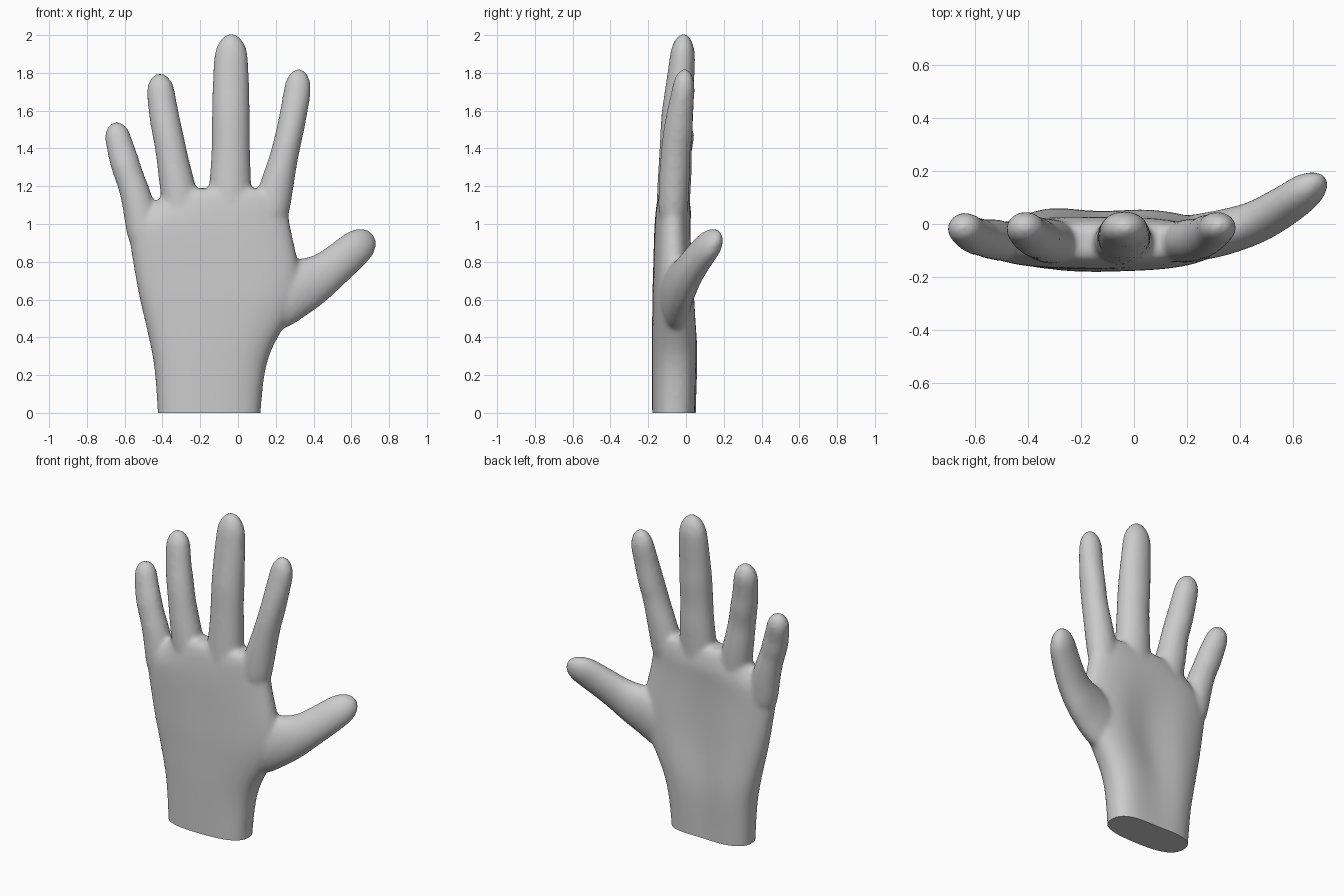
import bpy, bmesh, math
from mathutils import Vector

if "Cube" in bpy.data.objects:
    bpy.data.objects.remove(bpy.data.objects["Cube"])

skin = bpy.data.materials.new("light_grey")
skin.diffuse_color = (0.6, 0.6, 0.6, 1)
skin.use_nodes = True
skin.node_tree.nodes["Principled BSDF"].inputs["Base Color"].default_value = skin.diffuse_color
SIDES = 20


def loft(name, rings):
    """Closed tube through rings of points, capped with fans, then subdivided."""
    bm = bmesh.new()
    rows = [[bm.verts.new(p) for p in r] for r in rings]
    for a, b in zip(rows, rows[1:]):
        for i in range(SIDES):
            j = (i + 1) % SIDES
            bm.faces.new((a[i], a[j], b[j], b[i]))
    for row in (rows[0], rows[-1]):
        mid = bm.verts.new(sum((v.co for v in row), Vector((0, 0, 0))) / SIDES)
        for i in range(SIDES):
            bm.faces.new((row[i], row[(i + 1) % SIDES], mid))
    bmesh.ops.recalc_face_normals(bm, faces=bm.faces[:])
    me = bpy.data.meshes.new(name)
    bm.to_mesh(me)
    bm.free()
    ob = bpy.data.objects.new(name, me)
    bpy.context.collection.objects.link(ob)
    ob.modifiers.new("smooth", 'SUBSURF').levels = 2
    return ob


def finger(name, stations, tip):
    """stations: (x, y, z, half width, half depth); the last one is rounded off to tip."""
    tip = Vector(tip)
    st = [(Vector(s[:3]), s[3], s[4]) for s in stations]
    last, w, d = st[-1]
    for k in (0.35, 0.6, 0.8, 0.93, 0.99):
        f = math.sqrt(1 - k * k)
        st.append((last.lerp(tip, k), w * f, d * f))
    rings = []
    for i, (p, w, d) in enumerate(st):
        t = (st[min(i + 1, len(st) - 1)][0] - st[max(i - 1, 0)][0]).normalized()
        u = t.cross(Vector((0, 1, 0))).normalized()
        v = u.cross(t)
        rings.append([p + u * w * math.cos(a) + v * d * math.sin(a)
                      for a in (2 * math.pi * k / SIDES for k in range(SIDES))])
    return loft(name, rings)


def palm_ring(z, x0, x1, y0, y1, groove):
    """Rounded box section, hollowed on the palm side."""
    pts = []
    for k in range(SIDES):
        a = 2 * math.pi * k / SIDES
        c, s = math.cos(a), math.sin(a)
        x = (x0 + x1) / 2 + (x1 - x0) / 2 * math.copysign(abs(c) ** 0.75, c)
        y = (y0 + y1) / 2 + (y1 - y0) / 2 * math.copysign(abs(s) ** 0.75, s)
        if s > 0:
            y -= groove * math.exp(-((x + 0.12) / 0.11) ** 2)
        pts.append(Vector((x, y, z)))
    return pts


# Palm and wrist, running below the floor so the end can be cut flat
palm_sections = (
    (-0.15, -0.42, 0.115, -0.18, 0.06, 0.01),
    (0.0, -0.428, 0.122, -0.18, 0.06, 0.015),
    (0.25, -0.443, 0.143, -0.182, 0.075, 0.03),
    (0.38, -0.472, 0.20, -0.182, 0.075, 0.045),
    (0.50, -0.50, 0.275, -0.18, 0.065, 0.05),
    (0.62, -0.53, 0.33, -0.18, 0.055, 0.05),
    (0.75, -0.553, 0.335, -0.175, 0.045, 0.04),
    (0.88, -0.575, 0.305, -0.172, 0.035, 0.025),
    (1.00, -0.592, 0.278, -0.168, 0.03, 0.01),
    (1.06, -0.50, 0.27, -0.162, 0.03, 0.0),
    (1.13, -0.425, 0.27, -0.155, 0.02, 0.0),
    (1.19, -0.37, 0.25, -0.135, 0.0, 0.0),
)
parts = [loft("palm", [palm_ring(*s) for s in palm_sections])]

# Four fingers, pinched slightly at the joints
parts.append(finger("little_finger", (
    (-0.49, -0.07, 0.88, 0.09, 0.075), (-0.515, -0.06, 1.05, 0.09, 0.078),
    (-0.548, -0.055, 1.18, 0.080, 0.076), (-0.575, -0.053, 1.25, 0.077, 0.068),
    (-0.595, -0.045, 1.31, 0.079, 0.073), (-0.613, -0.038, 1.37, 0.077, 0.064),
    (-0.635, -0.020, 1.45, 0.070, 0.064)), (-0.65, -0.005, 1.54)))
parts.append(finger("ring_finger", (
    (-0.29, -0.07, 1.0, 0.10, 0.085), (-0.315, -0.065, 1.18, 0.098, 0.086),
    (-0.34, -0.06, 1.30, 0.088, 0.083), (-0.356, -0.06, 1.40, 0.083, 0.074),
    (-0.377, -0.045, 1.50, 0.082, 0.080), (-0.393, -0.038, 1.58, 0.080, 0.069),
    (-0.408, -0.02, 1.69, 0.076, 0.067)), (-0.418, -0.005, 1.797)))
parts.append(finger("middle_finger", (
    (-0.04, -0.07, 1.0, 0.12, 0.09), (-0.043, -0.065, 1.18, 0.116, 0.090),
    (-0.038, -0.055, 1.33, 0.105, 0.090), (-0.038, -0.055, 1.45, 0.102, 0.083),
    (-0.038, -0.045, 1.58, 0.102, 0.088), (-0.038, -0.037, 1.69, 0.100, 0.077),
    (-0.037, -0.02, 1.86, 0.093, 0.070)), (-0.035, -0.012, 2.008)))
parts.append(finger("index_finger", (
    (0.165, -0.07, 1.0, 0.10, 0.08), (0.198, -0.065, 1.18, 0.094, 0.082),
    (0.23, -0.058, 1.30, 0.080, 0.082), (0.254, -0.055, 1.40, 0.074, 0.078),
    (0.277, -0.04, 1.50, 0.074, 0.080), (0.295, -0.033, 1.59, 0.073, 0.070),
    (0.314, -0.015, 1.70, 0.074, 0.062)), (0.325, -0.005, 1.822)))

# Thumb, swinging out and towards the palm side
parts.append(finger("thumb", (
    (0.12, -0.06, 0.55, 0.17, 0.085), (0.27, -0.05, 0.65, 0.165, 0.09),
    (0.38, -0.02, 0.69, 0.140, 0.085), (0.46, 0.005, 0.735, 0.112, 0.08),
    (0.54, 0.05, 0.80, 0.104, 0.076), (0.615, 0.10, 0.865, 0.098, 0.07)),
    (0.71, 0.178, 0.945)))

# Fuse all parts into one skin
dg = bpy.context.evaluated_depsgraph_get()
bm = bmesh.new()
for p in parts:
    bm.from_mesh(p.evaluated_get(dg).to_mesh())
mesh = bpy.data.meshes.new("hand")
bm.to_mesh(mesh)
bm.free()
for p in parts:
    bpy.data.objects.remove(p)
hand = bpy.data.objects.new("hand", mesh)
bpy.context.collection.objects.link(hand)
rm = hand.modifiers.new("fuse", 'REMESH')
rm.mode = 'VOXEL'
rm.voxel_size = 0.014
sm = hand.modifiers.new("soften", 'SMOOTH')
sm.factor, sm.iterations = 0.5, 7
dg = bpy.context.evaluated_depsgraph_get()
hand_mesh = bpy.data.meshes.new_from_object(hand.evaluated_get(dg))
hand.modifiers.clear()
hand.data = hand_mesh

# Flat wrist end
bm = bmesh.new()
bm.from_mesh(hand_mesh)
cut = bmesh.ops.bisect_plane(bm, geom=bm.verts[:] + bm.edges[:] + bm.faces[:],
                             plane_co=(0, 0, 0), plane_no=(0, 0, 1), clear_inner=True)
bmesh.ops.edgeloop_fill(bm, edges=[e for e in cut["geom_cut"]
                                   if isinstance(e, bmesh.types.BMEdge)])
bmesh.ops.recalc_face_normals(bm, faces=bm.faces[:])
bm.to_mesh(hand_mesh)
bm.free()
hand_mesh.materials.clear()
hand_mesh.materials.append(skin)
bpy.context.view_layer.objects.active = hand
hand.select_set(True)
bpy.ops.object.shade_smooth_by_angle(angle=math.radians(50))
